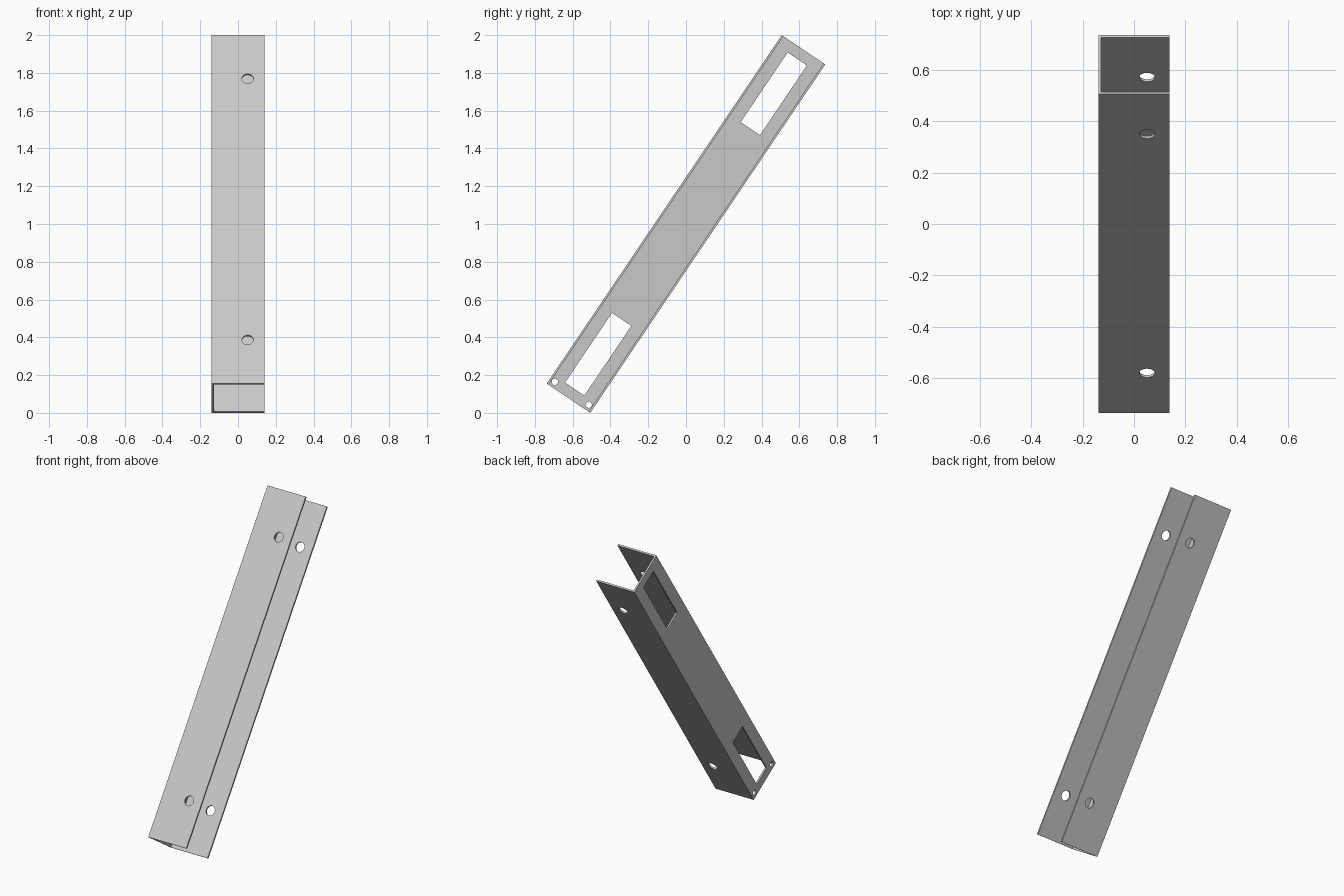
import bpy
import bmesh
from math import radians
from mathutils import Matrix, Vector

default = bpy.data.objects.get("Cube")
if default:
    bpy.data.objects.remove(default, do_unlink=True)

LENGTH, WIDTH, WALL = 2.225, 0.278, 0.011
HALF = WIDTH / 2
LEAN = radians(-34)

# Bare metal colour
steel = bpy.data.materials.new("light grey steel")
steel.use_nodes = True
grey = (0.58, 0.58, 0.58, 1)
steel.diffuse_color = grey
steel.node_tree.nodes["Principled BSDF"].inputs["Base Color"].default_value = grey


def make_object(name, bm):
    bmesh.ops.recalc_face_normals(bm, faces=bm.faces[:])
    mesh = bpy.data.meshes.new(name)
    bm.to_mesh(mesh)
    bm.free()
    mesh.materials.append(steel)
    obj = bpy.data.objects.new(name, mesh)
    bpy.context.collection.objects.link(obj)
    return obj


def add_box(bm, centre, size):
    bmesh.ops.create_cube(bm, size=1, matrix=Matrix.Translation(centre) @ Matrix.Diagonal((*size, 1)))


def add_rod(bm, centre, radius, depth, axis):
    turn = Vector((0, 0, 1)).rotation_difference(Vector(axis)).to_matrix().to_4x4()
    bmesh.ops.create_cone(bm, cap_ends=True, segments=32, radius1=radius, radius2=radius,
                          depth=depth, matrix=Matrix.Translation(centre) @ turn)


# Channel: a U profile, open towards +x, extruded along its length
inner = HALF - WALL
profile = [(HALF, -HALF), (HALF, -inner), (-inner, -inner), (-inner, inner),
           (HALF, inner), (HALF, HALF), (-HALF, HALF), (-HALF, -HALF)]
bm = bmesh.new()
face = bm.faces.new([bm.verts.new((x, y, -LENGTH / 2)) for x, y in profile])
extruded = bmesh.ops.extrude_face_region(bm, geom=[face])
bmesh.ops.translate(bm, vec=(0, 0, LENGTH),
                    verts=[g for g in extruded["geom"] if isinstance(g, bmesh.types.BMVert)])
channel = make_object("u_channel", bm)

# Cutters: web windows, flange bolt holes, small web holes at the lower end
bm = bmesh.new()
for side in (-1, 1):
    add_box(bm, (-HALF, 0, side * 0.8315), (0.06, 0.123, 0.445))
    add_rod(bm, (0.051, 0, side * 0.834), 0.0305, WIDTH * 1.3, (0, 1, 0))
    add_rod(bm, (-HALF, side * 0.108, -1.081), 0.0167, 0.06, (1, 0, 0))
cutter = make_object("hole_cutter", bm)
cutter.hide_render = True

# Cut the openings, then drop the cutter
cut = channel.modifiers.new("openings", "BOOLEAN")
cut.operation = "DIFFERENCE"
cut.solver = "EXACT"
cut.object = cutter
depsgraph = bpy.context.evaluated_depsgraph_get()
result = bpy.data.meshes.new_from_object(channel.evaluated_get(depsgraph))
channel.modifiers.clear()
channel.data = result
bpy.data.objects.remove(cutter, do_unlink=True)

# Lean the channel back and stand its lowest edge on the ground
channel.data.transform(Matrix.Rotation(LEAN, 4, "X"))
lowest = min(v.co.z for v in channel.data.vertices)
channel.data.transform(Matrix.Translation((0, 0, -lowest)))

# Smooth hole walls, crisp edges elsewhere
bpy.ops.object.select_all(action="DESELECT")
channel.select_set(True)
bpy.context.view_layer.objects.active = channel
bpy.ops.object.shade_smooth_by_angle(angle=radians(30))
